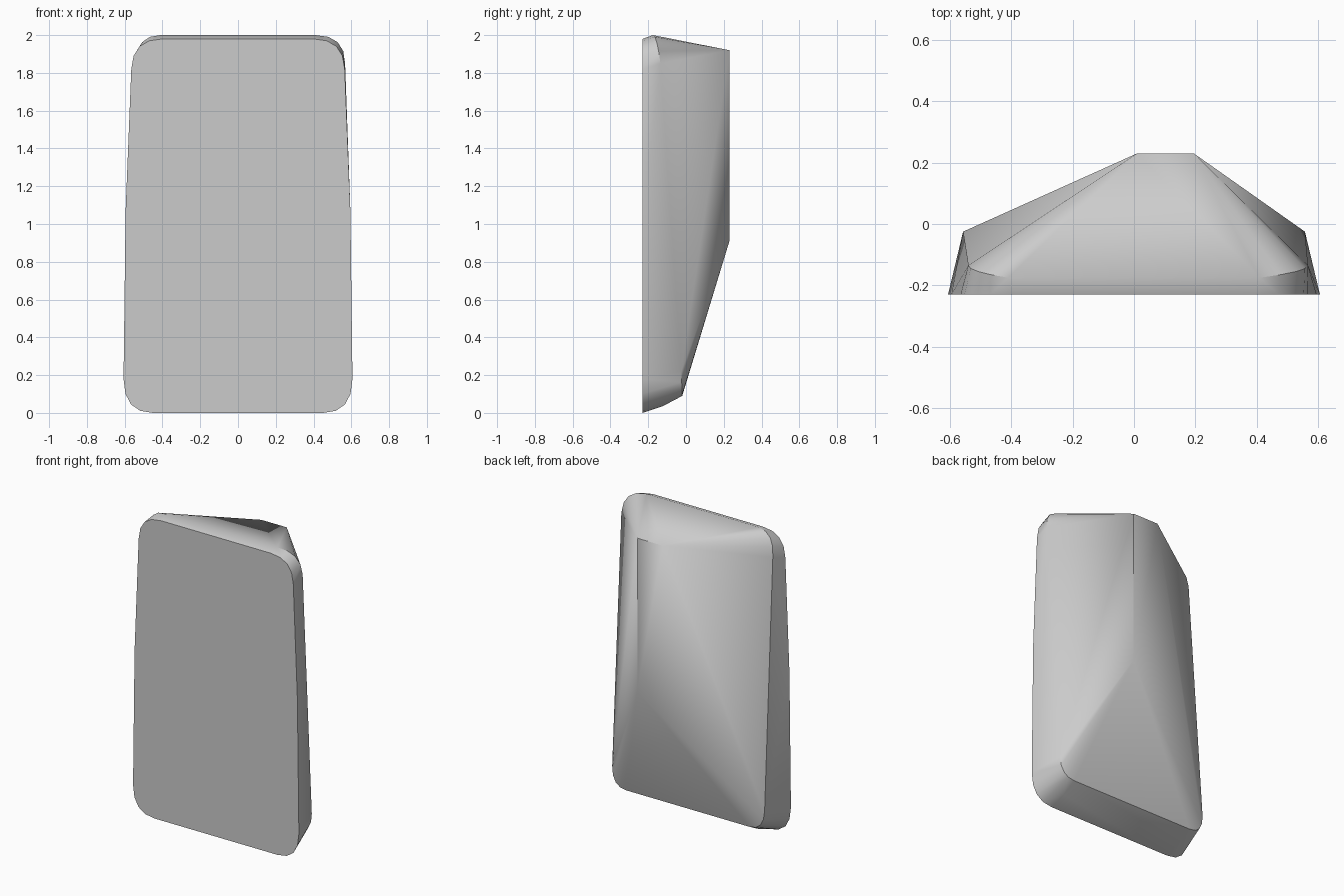
import bpy, bmesh
from math import radians
from mathutils import Vector

cube = bpy.data.objects.get("Cube")
if cube:
    bpy.data.objects.remove(cube)

# Housing colour
grey = bpy.data.materials.new("light grey")
grey.use_nodes = True
colour = (0.6, 0.6, 0.6, 1)
grey.diffuse_color = colour
grey.node_tree.nodes["Principled BSDF"].inputs["Base Color"].default_value = colour


def corner(side_pt, corner_pt, end_pt, steps=4):
    """Rounded corner as a quadratic curve between two edge points."""
    a, b, c = Vector(side_pt), Vector(corner_pt), Vector(end_pt)
    pts = []
    for i in range(steps + 1):
        t = i / steps
        pts.append(a * (1 - t) ** 2 + b * 2 * t * (1 - t) + c * t * t)
    return pts


points = []

# Flat front face outline, with slightly bowed sides
front = -0.23
for s in (-1, 1):
    points += corner((s * 0.565, front, 1.82), (s * 0.56, front, 1.98), (s * 0.40, front, 1.98))
    points += corner((s * 0.606, front, 0.18), (s * 0.605, front, 0), (s * 0.45, front, 0))
    points.append(Vector((s * 0.595, front, 1.07)))

# Slanted rear rim, set further back at the bottom
for s, top_x in ((-1, 0.54), (1, 0.567)):
    points += corner((s * top_x, -0.135, 1.85), (s * top_x, -0.155, 2.0), (s * 0.41, -0.175, 2.0))
    points += corner((s * 0.557, -0.025, 0.22), (s * 0.555, -0.02, 0.09), (s * 0.45, -0.02, 0.09))
    points.append(Vector((s * 0.45, -0.12, 0.037)))

# Off-centre ridge on the back
points += [Vector(p) for p in ((0.01, 0.23, 1.92), (0.195, 0.23, 1.92), (0.195, 0.23, 0.91))]

# Skin the sections into one convex shell
bm = bmesh.new()
for p in points:
    bm.verts.new(p)
hull = bmesh.ops.convex_hull(bm, input=bm.verts[:])
loose = [v for v in bm.verts if not v.link_faces]
bmesh.ops.delete(bm, geom=loose, context="VERTS")
bmesh.ops.dissolve_limit(bm, angle_limit=radians(0.5), verts=bm.verts[:], edges=bm.edges[:])
bmesh.ops.recalc_face_normals(bm, faces=bm.faces[:])

mesh = bpy.data.meshes.new("mirror_housing")
bm.to_mesh(mesh)
bm.free()
mesh.materials.append(grey)
housing = bpy.data.objects.new("mirror_housing", mesh)
bpy.context.collection.objects.link(housing)
bpy.context.view_layer.objects.active = housing
housing.select_set(True)
bpy.ops.object.shade_smooth_by_angle(angle=radians(32))
